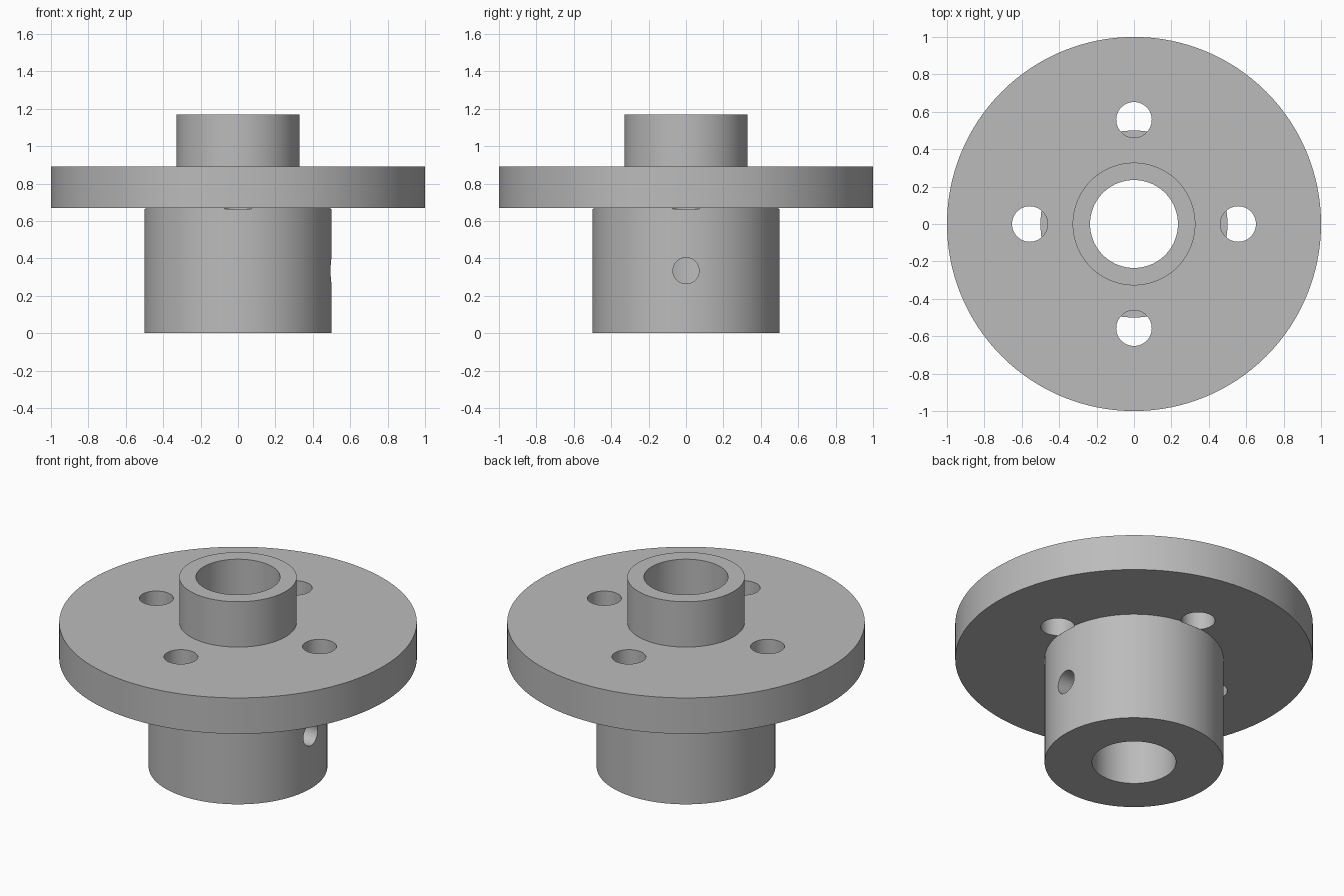
import bpy, bmesh, math
from mathutils import Matrix

if "Cube" in bpy.data.objects:
    bpy.data.objects.remove(bpy.data.objects["Cube"])

# Main dimensions
HUB_R, FLANGE_R, BOSS_R, BORE_R = 0.5, 1.0, 0.328, 0.235
HUB_TOP, FLANGE_TOP, BOSS_TOP = 0.668, 0.89, 1.17
BOLT_CIRCLE, BOLT_R, SCREW_R = 0.557, 0.095, 0.07

metal = bpy.data.materials.new("machined grey")
metal.use_nodes = True
colour = (0.5, 0.5, 0.5, 1)
metal.diffuse_color = colour
metal.node_tree.nodes["Principled BSDF"].inputs["Base Color"].default_value = colour


def add_object(name, bm):
    bmesh.ops.recalc_face_normals(bm, faces=bm.faces)
    mesh = bpy.data.meshes.new(name)
    bm.to_mesh(mesh)
    bm.free()
    obj = bpy.data.objects.new(name, mesh)
    mesh.materials.append(metal)
    bpy.context.collection.objects.link(obj)
    return obj


def add_drill(name, radius, depth, matrix):
    bm = bmesh.new()
    bmesh.ops.create_cone(bm, cap_ends=True, segments=48, radius1=radius,
                          radius2=radius, depth=depth, matrix=matrix)
    drill = add_object(name, bm)
    drill.hide_render = True
    return drill


# Turned body: hub, flange, boss and through bore from one revolved profile
profile = [(BORE_R, 0), (HUB_R, 0), (HUB_R, HUB_TOP), (FLANGE_R, HUB_TOP),
           (FLANGE_R, FLANGE_TOP), (BOSS_R, FLANGE_TOP),
           (BOSS_R, BOSS_TOP), (BORE_R, BOSS_TOP)]
bm = bmesh.new()
verts = [bm.verts.new((r, 0, z)) for r, z in profile]
edges = [bm.edges.new((a, b)) for a, b in zip(verts, verts[1:] + verts[:1])]
bmesh.ops.spin(bm, geom=verts + edges, cent=(0, 0, 0), axis=(0, 0, 1),
               angle=math.tau, steps=128, use_duplicate=False)
bmesh.ops.remove_doubles(bm, verts=bm.verts, dist=0.0001)
body = add_object("flanged_hub", bm)

# Four bolt holes, drilled slightly into the hub shoulder
drills = []
for i in range(4):
    spot = Matrix.Rotation(i * math.pi / 2, 4, "Z") @ Matrix.Translation((BOLT_CIRCLE, 0, HUB_TOP + 0.195))
    drills.append(add_drill("bolt_hole_drill", BOLT_R, 0.4, spot))

# Radial set screw hole on the left side, open to the bore
side = Matrix.Translation((0.35, 0, HUB_TOP / 2)) @ Matrix.Rotation(math.pi / 2, 4, "Y")
drills.append(add_drill("set_screw_drill", SCREW_R, 0.5, side))

bpy.ops.object.select_all(action="DESELECT")
body.select_set(True)
bpy.context.view_layer.objects.active = body
for drill in drills:
    cut = body.modifiers.new("drilled_hole", "BOOLEAN")
    cut.operation = "DIFFERENCE"
    cut.solver = "EXACT"
    cut.object = drill
    bpy.ops.object.modifier_apply(modifier=cut.name)
for drill in drills:
    bpy.data.objects.remove(drill)

bpy.ops.object.shade_smooth_by_angle(angle=math.radians(30))
